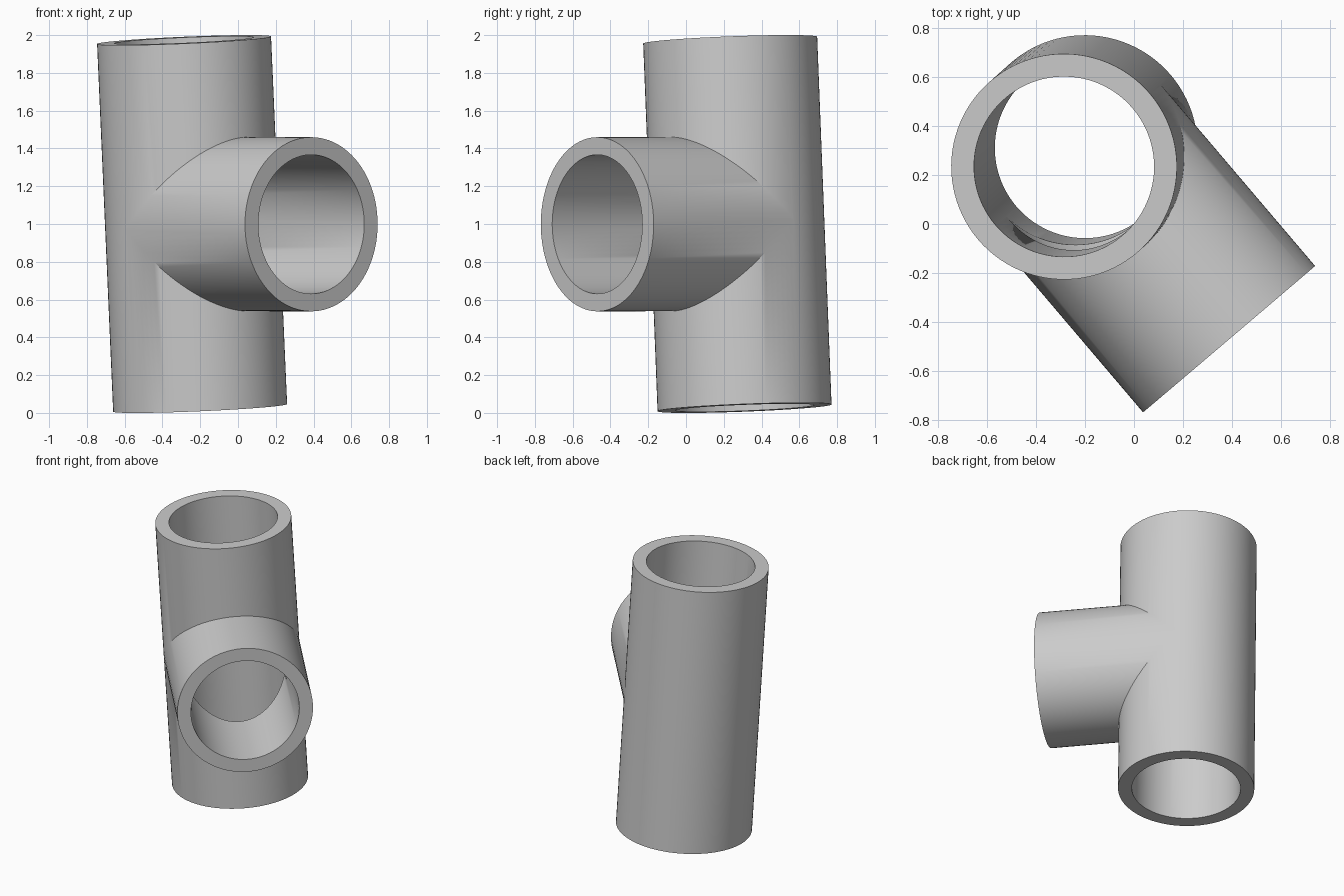
import bpy
from mathutils import Matrix, Vector

cube = bpy.data.objects.get("Cube")
if cube:
    bpy.data.objects.remove(cube, do_unlink=True)

OUTER, BORE = 0.461, 0.368      # pipe radii
LENGTH, REACH = 1.95, 0.974     # main pipe length, branch length from the axis
SEGMENTS = 96

grey = bpy.data.materials.new("pipe grey")
grey.use_nodes = True
color = (0.6, 0.6, 0.6, 1)
grey.diffuse_color = color
grey.node_tree.nodes["Principled BSDF"].inputs["Base Color"].default_value = color

# Slightly tilted frame: branch along local x, main pipe along local z
up = Vector((-0.085, -0.076, 1.946)).normalized()
out = Vector((0.648, -0.762, 0))
out = (out - up * out.dot(up)).normalized()
side = up.cross(out)
frame = Matrix((out, side, up)).transposed().to_4x4()
frame.translation = (-0.243, 0.272, 1.0)


def cylinder(name, radius, start, end, turn=Matrix.Identity(4)):
    """Round bar between two distances along its axis."""
    bpy.ops.mesh.primitive_cylinder_add(vertices=SEGMENTS, radius=radius, depth=end - start)
    obj = bpy.context.object
    obj.name = name
    obj.matrix_world = frame @ turn @ Matrix.Translation((0, 0, (start + end) / 2))
    obj.data.materials.append(grey)
    return obj


def combine(target, other, operation):
    """Apply a boolean and discard the helper."""
    mod = target.modifiers.new(operation.lower(), "BOOLEAN")
    mod.operation, mod.solver, mod.object = operation, "EXACT", other
    bpy.context.view_layer.objects.active = target
    bpy.ops.object.modifier_apply(modifier=mod.name)
    bpy.data.objects.remove(other, do_unlink=True)


sideways = Matrix.Rotation(1.5707963, 4, "Y")

# Solid tee
tee = cylinder("pipe_tee", OUTER, -LENGTH / 2, LENGTH / 2)
combine(tee, cylinder("branch", OUTER, 0.005, REACH, sideways), "UNION")

# Bores through the main pipe and the branch
combine(tee, cylinder("main_bore", BORE, -LENGTH, LENGTH), "DIFFERENCE")
combine(tee, cylinder("branch_bore", BORE, 0.005, LENGTH, sideways), "DIFFERENCE")

# Smooth walls, sharp rims and joints
bpy.ops.object.select_all(action="DESELECT")
tee.select_set(True)
bpy.context.view_layer.objects.active = tee
bpy.ops.object.shade_smooth_by_angle(angle=0.52)
